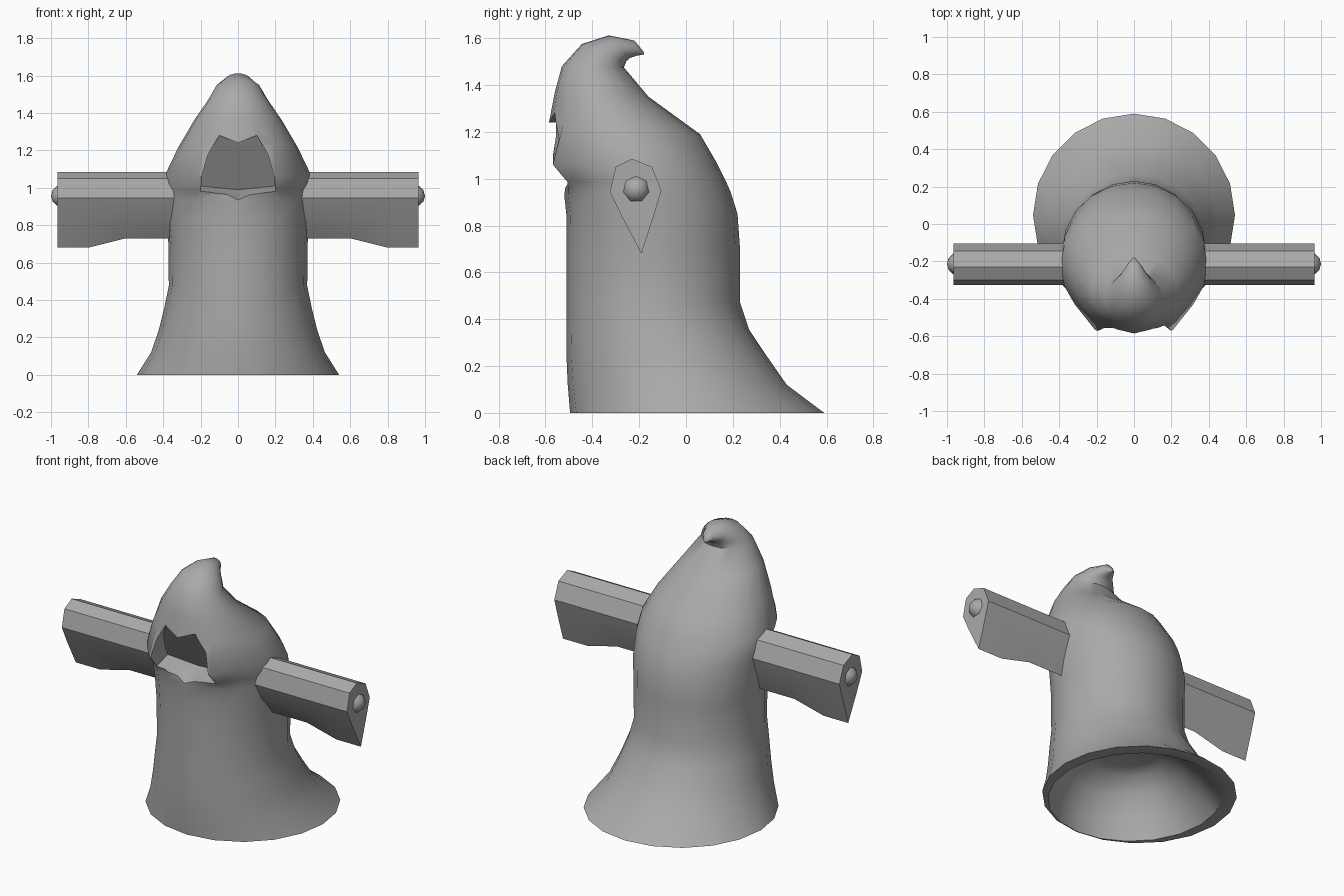
import bpy, bmesh, math
from mathutils import Vector

if "Cube" in bpy.data.objects:
    bpy.data.objects.remove(bpy.data.objects["Cube"])

grey = bpy.data.materials.new("cloth grey")
grey.diffuse_color = (0.4, 0.4, 0.4, 1)
grey.use_nodes = True
grey.node_tree.nodes["Principled BSDF"].inputs["Base Color"].default_value = grey.diffuse_color
SIDES = 20


def make_object(name, bm):
    bmesh.ops.recalc_face_normals(bm, faces=bm.faces)
    mesh = bpy.data.meshes.new(name)
    bm.to_mesh(mesh)
    bm.free()
    mesh.materials.append(grey)
    obj = bpy.data.objects.new(name, mesh)
    bpy.context.collection.objects.link(obj)
    return obj


def skin(loops, triangulate=False):
    """Closed mesh through a list of equal-length point loops."""
    bm = bmesh.new()
    rows = [[bm.verts.new(p) for p in loop] for loop in loops]
    n = len(rows[0])
    for a, b in zip(rows, rows[1:]):
        for i in range(n):
            j = (i + 1) % n
            bm.faces.new((a[i], a[j], b[j], b[i]))
    bm.faces.new(rows[0][::-1])
    bm.faces.new(rows[-1])
    if triangulate:
        bmesh.ops.triangulate(bm, faces=bm.faces)
    return bm


def ring(fy, fz, by, bz, width, corner=0.0):
    """Ring spanning a front point, a back point and a half width.
    corner pushes the two cheek points of the hood forward."""
    front, back = Vector((0, fy, fz)), Vector((0, by, bz))
    points = []
    for i in range(SIDES):
        t = 2 * math.pi * i / SIDES
        p = (front + back) / 2 + (back - front) / 2 * math.sin(t)
        p.x = width * math.cos(t)
        if corner and i in (13, 17):
            p.y -= corner
            p.x = math.copysign(0.207, p.x)
        elif i in (14, 16):
            p.y -= corner * 0.3
        points.append(p)
    return points


def shade(obj, degrees):
    bpy.ops.object.select_all(action='DESELECT')
    obj.select_set(True)
    bpy.context.view_layer.objects.active = obj
    bpy.ops.object.shade_smooth_by_angle(angle=math.radians(degrees))


# Robe: shallow hollow from the top down, then the outer wall up to the curled tip
robe_rings = [
    ring(-0.25, 0.35, 0.03, 0.35, 0.20),
    ring(-0.33, 0.33, 0.10, 0.33, 0.27),
    ring(-0.42, 0.25, 0.21, 0.25, 0.34),
    ring(-0.47, 0.12, 0.35, 0.12, 0.41),
    ring(-0.49, 0, 0.51, 0, 0.475),
    ring(-0.495, 0, 0.59, 0, 0.54),
    ring(-0.505, 0.12, 0.43, 0.12, 0.465),
    ring(-0.51, 0.235, 0.35, 0.235, 0.425),
    ring(-0.51, 0.355, 0.27, 0.355, 0.395),
    ring(-0.51, 0.475, 0.23, 0.475, 0.37),
    ring(-0.51, 0.69, 0.23, 0.71, 0.372),
    ring(-0.51, 0.84, 0.22, 0.85, 0.385),
    ring(-0.52, 0.93, 0.19, 0.945, 0.388),
    ring(-0.51, 0.985, 0.17, 0.99, 0.39, 0.06),
    ring(-0.575, 1.06, 0.13, 1.07, 0.392, 0.06),
    ring(-0.585, 1.24, 0.06, 1.19, 0.32),
    ring(-0.56, 1.37, -0.16, 1.35, 0.235),
    ring(-0.53, 1.48, -0.265, 1.475, 0.155),
    ring(-0.445, 1.575, -0.255, 1.5, 0.12),
    ring(-0.33, 1.612, -0.24, 1.515, 0.075),
    ring(-0.22, 1.59, -0.21, 1.525, 0.035),
    ring(-0.18, 1.54, -0.18, 1.53, 0.005),
]
robe = make_object("hooded_robe", skin(robe_rings))


# Face opening: wedge with a slanted back wall and a floor rising inward
def opening(depth, mid_z, side_z):
    half = [(0.2, side_z), (0.195, 1.06), (0.16, 1.18), (0.1, 1.28)]
    outline = [(0, mid_z)] + half + [(0, 1.24)] + [(-x, z) for x, z in half[::-1]]
    return [(x, depth(z), z) for x, z in outline]


cutter = make_object("face_opening_cutter", skin([
    opening(lambda z: -0.8, 0.825, 0.905),
    opening(lambda z: -0.38 - 0.6 * (z - 0.99), 0.99, 1.01)], True))
cutter.hide_render = True
bpy.context.view_layer.objects.active = robe
cut = robe.modifiers.new("face opening", 'BOOLEAN')
cut.operation = 'DIFFERENCE'
cut.solver = 'EXACT'
cut.object = cutter
bpy.ops.object.modifier_apply(modifier=cut.name)
bpy.data.objects.remove(cutter)
shade(robe, 48)

# Sleeves drooping outward, with rounded seven-sided hands
for side, label in ((1, "left"), (-1, "right")):
    loops = []
    for x, low in ((0.335, 0.73), (0.6, 0.73), (0.8, 0.68), (0.966, 0.68)):
        section = [(-0.23, 1.085), (-0.145, 1.05), (-0.105, 0.95), (-0.138, 0.84),
                   (-0.19, low), (-0.275, 0.84), (-0.325, 0.945), (-0.30, 1.05)]
        loops.append([(side * x, y, z) for y, z in section])
    shade(make_object(label + "_sleeve", skin(loops)), 20)

    bm = bmesh.new()
    bmesh.ops.create_uvsphere(bm, u_segments=7, v_segments=6, radius=0.064)
    top = max(bm.verts, key=lambda v: math.hypot(v.co.x, v.co.y)).co
    turn = math.pi / 2 - math.atan2(top.y, top.x)
    for v in bm.verts:
        x, y, z = v.co
        v.co = (side * (0.936 + z), -0.213 + x * math.cos(turn) - y * math.sin(turn),
                0.955 + x * math.sin(turn) + y * math.cos(turn))
    shade(make_object(label + "_hand", bm), 40)
